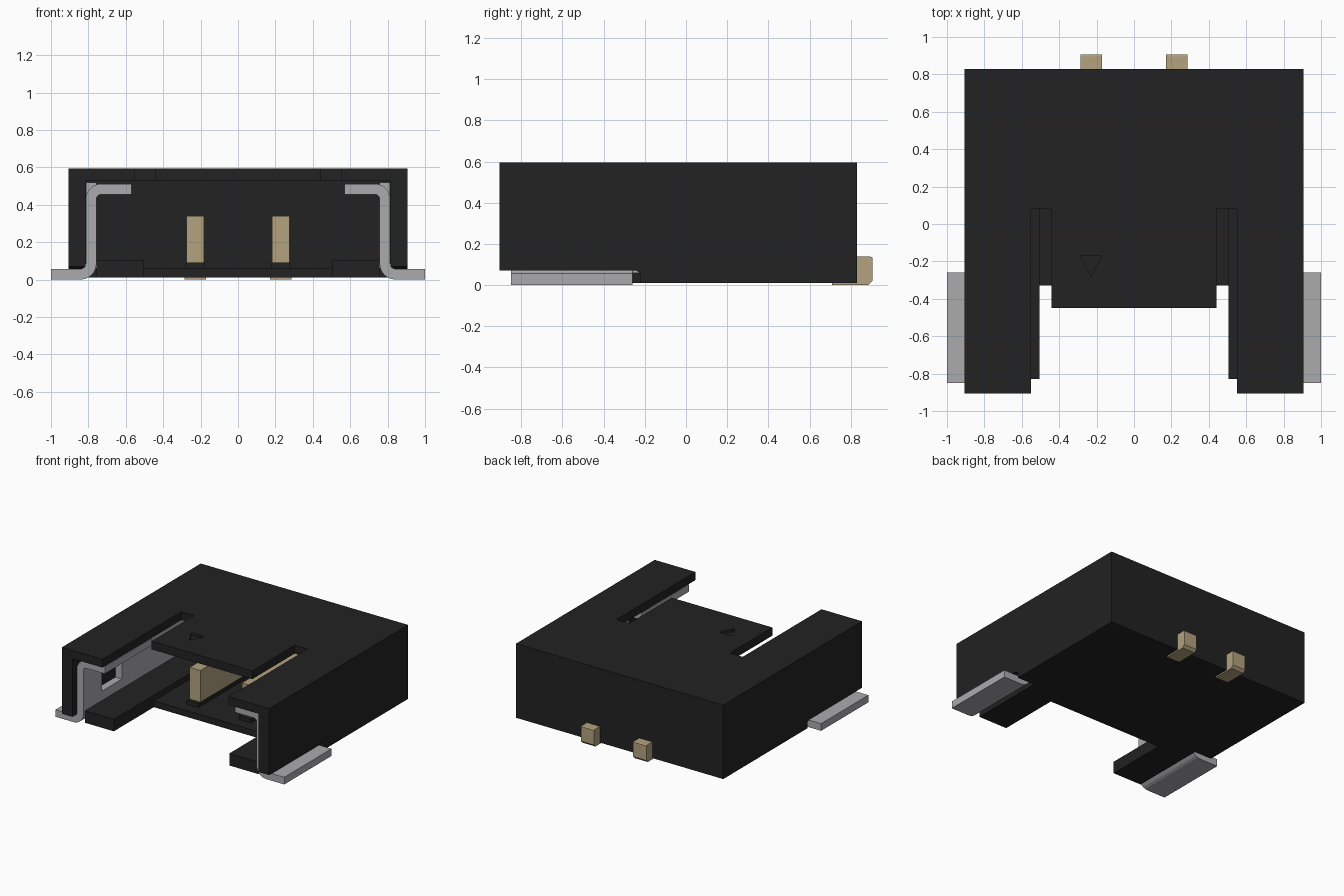
import bpy, bmesh, math
from mathutils import Vector

if "Cube" in bpy.data.objects:
    bpy.data.objects.remove(bpy.data.objects["Cube"])


def material(name, rgb):
    m = bpy.data.materials.new(name)
    m.diffuse_color = (*rgb, 1)
    m.use_nodes = True
    m.node_tree.nodes["Principled BSDF"].inputs["Base Color"].default_value = m.diffuse_color
    return m


BLACK = material("black plastic", (0.016, 0.016, 0.016))
SILVER = material("silver metal", (0.41, 0.41, 0.43))
TAN = material("tan metal", (0.45, 0.36, 0.21))


def prism(name, pts, axis, lo, hi, mat):
    """Extrude a 2D outline along an axis (x: pts are y,z; y: x,z; z: x,y)."""
    place = {"x": lambda a, b, t: (t, a, b),
             "y": lambda a, b, t: (a, t, b),
             "z": lambda a, b, t: (a, b, t)}[axis]
    bm = bmesh.new()
    face = bm.faces.new([bm.verts.new(place(a, b, lo)) for a, b in pts])
    new = bmesh.ops.extrude_face_region(bm, geom=[face])["geom"]
    bmesh.ops.translate(bm, vec=Vector(place(0, 0, hi - lo)),
                        verts=[g for g in new if isinstance(g, bmesh.types.BMVert)])
    bmesh.ops.recalc_face_normals(bm, faces=bm.faces)
    me = bpy.data.meshes.new(name)
    bm.to_mesh(me)
    bm.free()
    me.materials.append(mat)
    ob = bpy.data.objects.new(name, me)
    bpy.context.collection.objects.link(ob)
    return ob


def box(name, x, y, z, mat):
    return prism(name, [(x[0], y[0]), (x[1], y[0]), (x[1], y[1]), (x[0], y[1])],
                 "z", z[0], z[1], mat)


def cut(ob, cutter):
    cutter.hide_render = True
    cutter.hide_viewport = True
    mod = ob.modifiers.new("cut", "BOOLEAN")
    mod.operation = "DIFFERENCE"
    mod.solver = "EXACT"
    mod.object = cutter


def span(s, a, b):
    return sorted((s * a, s * b))


def mirrored(half):
    """Right half outline from front to back, completed on the left."""
    return half + [(-x, y) for x, y in reversed(half)]


def arc(cx, cz, r, a0, a1, n=6):
    return [(cx + r * math.cos(math.radians(a0 + (a1 - a0) * i / n)),
             cz + r * math.sin(math.radians(a0 + (a1 - a0) * i / n))) for i in range(n + 1)]


# Roof with a central tongue between two slots
roof = prism("roof", mirrored([(0.44, -0.45), (0.44, 0.08), (0.552, 0.08), (0.552, -0.905),
                               (0.907, -0.905), (0.907, 0.83)]), "z", 0.53, 0.595, BLACK)
# Engraved triangle on the tongue
cut(roof, prism("triangle_cutter", [(-0.23, -0.28), (-0.175, -0.17), (-0.288, -0.17)],
                "z", 0.575, 0.65, BLACK))

# Floor with two forward arms
prism("floor", mirrored([(0.505, -0.33), (0.505, -0.83), (0.757, -0.83), (0.757, -0.22),
                         (0.815, -0.22), (0.815, 0.45)]), "z", 0.01, 0.06, BLACK)
# Solid rear block
box("back_wall", (-0.907, 0.907), (0.45, 0.83), (0.01, 0.53), BLACK)

for s, side in ((-1, "left"), (1, "right")):
    # Side wall, raised at the front to clear the solder tab
    prism(side + "_wall", [(-0.905, 0.07), (-0.24, 0.07), (-0.225, 0.06), (-0.22, 0.01),
                           (0.45, 0.01), (0.45, 0.53), (-0.905, 0.53)],
          "x", *span(s, 0.815, 0.907), BLACK)
    # Raised rail on the floor arm
    box(side + "_floor_rail", span(s, 0.505, 0.757), (-0.83, 0.45), (0.06, 0.105), BLACK)

    # Bent metal clip: foot, upright and inward shelf
    outline = ([(1.0, 0.0)] + arc(0.842, 0.085, 0.085, 270, 180)
               + arc(0.732, 0.43, 0.025, 0, 90) + [(0.57, 0.455), (0.57, 0.512)]
               + arc(0.732, 0.43, 0.082, 90, 0)
               + arc(0.842, 0.085, 0.028, 180, 270) + [(1.0, 0.057)])
    clip = prism(side + "_clip", [(s * x, z) for x, z in outline],
                 "y", -0.85, -0.26, SILVER)
    cut(clip, box(side + "_clip_window_cutter", span(s, 0.70, 0.85), (-0.62, -0.37),
                  (0.18, 0.37), SILVER))
    # Straight rear extension of the clip
    box(side + "_clip_blade", span(s, 0.757, 0.814), (-0.26, 0.45), (0.06, 0.52), SILVER)

    # Contact pin, its base and its rear solder tail
    box(side + "_pin_base", span(s, 0.178, 0.282), (-0.24, 0.45), (0.06, 0.09), BLACK)
    box(side + "_pin", span(s, 0.182, 0.276), (-0.21, 0.46), (0.09, 0.34), TAN)
    prism(side + "_pin_tail", [(0.71, 0.0), (0.885, 0.0), (0.905, 0.02), (0.905, 0.135),
                               (0.895, 0.138), (0.71, 0.138)],
          "x", *span(s, 0.172, 0.286), TAN)
